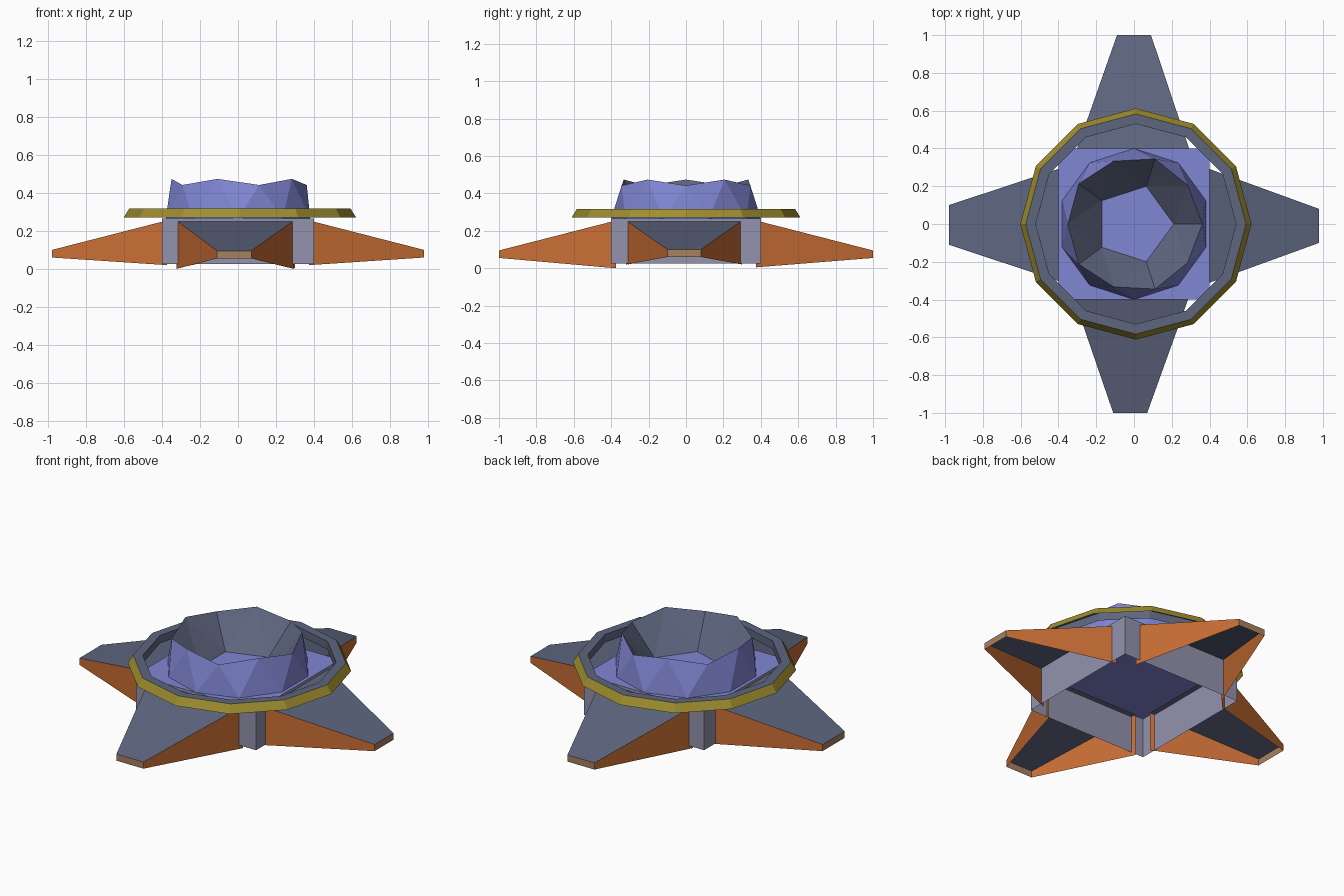
import bpy, math

if "Cube" in bpy.data.objects:
    bpy.data.objects.remove(bpy.data.objects["Cube"])

def mat(name, rgb):
    m = bpy.data.materials.new(name)
    m.diffuse_color = (*rgb, 1)
    m.use_nodes = True
    m.node_tree.nodes["Principled BSDF"].inputs["Base Color"].default_value = m.diffuse_color
    return m

SLATE = mat("slate", (.112, .133, .212))
BLUE = mat("periwinkle", (.216, .238, .650))
LILAC = mat("lilac_grey", (.290, .290, .420))
ORANGE = mat("rust_orange", (.590, .158, .035))
OLIVE = mat("olive", (.345, .270, .028))
BEIGE = mat("tan", (.380, .220, .115))

def build(name, verts, faces, mats):
    """faces: list of (vertex indices, material slot)"""
    me = bpy.data.meshes.new(name)
    me.from_pydata(verts, [], [f for f, _ in faces])
    for m in mats:
        me.materials.append(m)
    for p, (_, slot) in zip(me.polygons, faces):
        p.material_index = slot
    me.update()
    ob = bpy.data.objects.new(name, me)
    bpy.context.collection.objects.link(ob)
    return ob

def polar(r, deg, z, cx=0.0):
    a = math.radians(deg)
    return (cx + r * math.cos(a), r * math.sin(a), z)

# Central box, open at the bottom
S = [(-.4, -.4), (.4, -.4), (.4, .4), (-.4, .4)]
build("base_box",
      [(x, y, .025) for x, y in S] + [(x, y, .265) for x, y in S],
      [((4, 5, 6, 7), 1)] + [((i, (i + 1) % 4, 4 + (i + 1) % 4, 4 + i), 0) for i in range(4)],
      [LILAC, BLUE])

# Four tapered fins, open underneath and at the inner end
def fin(name, deg, length, inner, tip, z_inner, z_tip):
    c, s = math.cos(math.radians(deg)), math.sin(math.radians(deg))
    pts = []
    for u, vs, zs in ((.375, inner, z_inner), (length, tip, z_tip)):
        for v, z in ((vs[0], zs[0]), (vs[1], zs[0]), (vs[1], zs[1]), (vs[0], zs[1])):
            pts.append((u * c - v * s, u * s + v * c, z))
    build(name, pts,
          [((3, 7, 6, 2), 0),    # top
           ((0, 4, 7, 3), 1),    # side walls
           ((1, 2, 6, 5), 1),
           ((4, 5, 6, 7), 2)],   # tip
          [SLATE, ORANGE, BEIGE])

fin("fin_right", 0, .98, (-.32, .30), (-.10, .08), (.02, .255), (.06, .10))
fin("fin_back", 90, 1.0, (-.30, .31), (-.09, .09), (.005, .255), (.055, .095))
fin("fin_left", 180, .98, (-.30, .31), (-.10, .11), (.02, .255), (.06, .10))
fin("fin_front", 270, 1.0, (-.325, .295), (-.11, .07), (0, .255), (.055, .095))

# Twelve-sided ring: sloped outer band, flat rim, inner wall
N = 12
prof = [(.612, .27), (.583, .318), (.53, .318), (.53, .27)]
rv = [polar(r, i * 30, z, .01) for r, z in prof for i in range(N)]
rf = []
for k in range(3):
    for i in range(N):
        j = (i + 1) % N
        rf.append(((k * N + i, k * N + j, (k + 1) * N + j, (k + 1) * N + i), 0 if k == 0 else 1))
build("ring", rv, rf, [OLIVE, SLATE])

# Faceted bowl: triangulated outside, five-sided inside, zigzag rim
rim = [polar(.362 if i % 2 == 0 else .35, i * 36, .442 if i % 2 == 0 else .474) for i in range(10)]
foot = [polar(.40, 18 + i * 36, .266) for i in range(10)]
floor = [polar(.21, i * 72, .266) for i in range(5)]
bf = []
for i in range(10):
    j = (i + 1) % 10
    bf.append(((10 + i, j, i), 0))
    bf.append(((10 + i, 10 + j, j), 0))
for k in range(5):
    a, b = 20 + k, 20 + (k + 1) % 5
    l, m, r = 2 * k, 2 * k + 1, (2 * k + 2) % 10
    bf += [((a, l, m), 1), ((a, m, b), 1), ((b, m, r), 1)]
build("bowl", rim + foot + floor, bf, [BLUE, SLATE])
